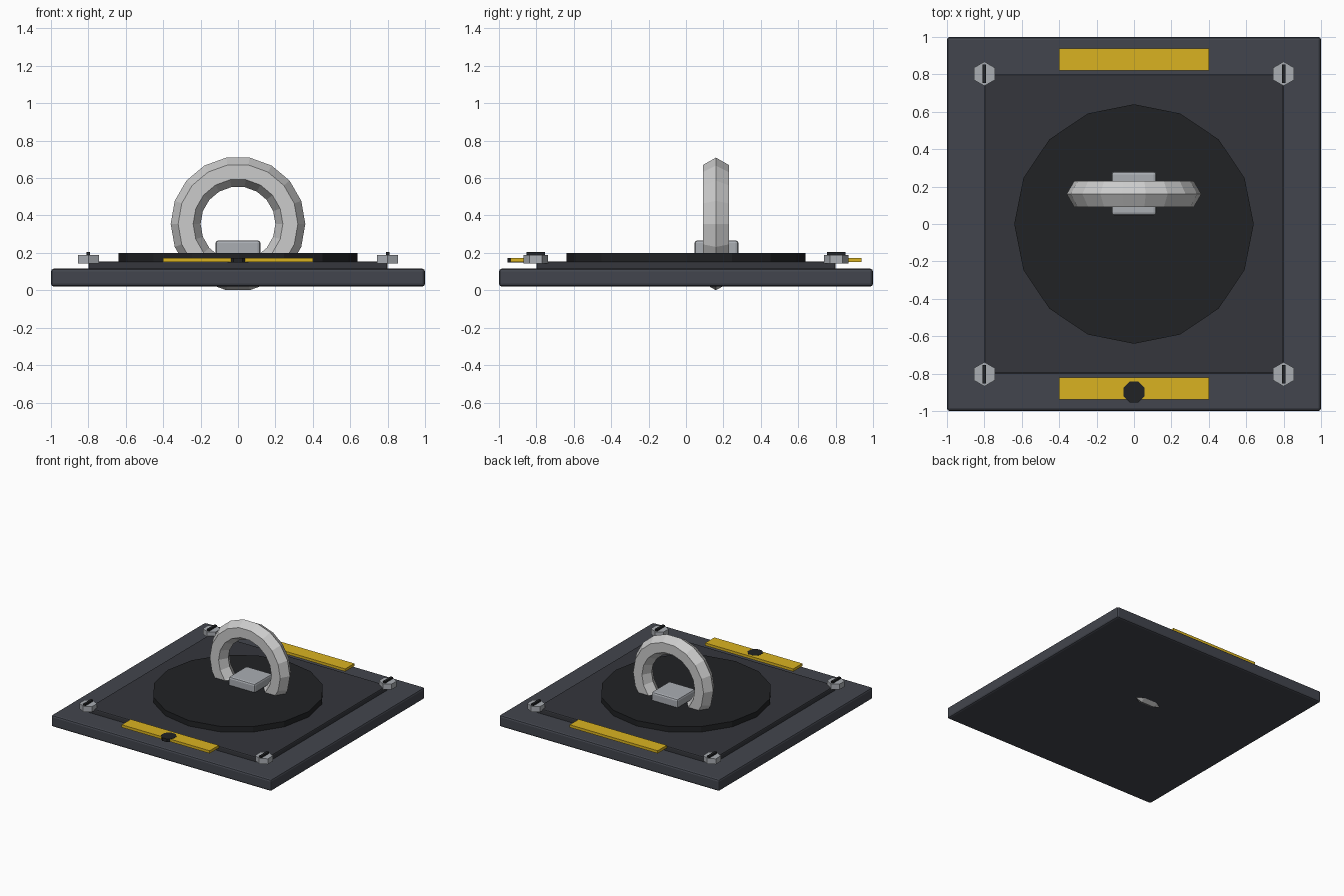
import bpy
from math import pi

if "Cube" in bpy.data.objects:
    bpy.data.objects.remove(bpy.data.objects["Cube"])


def material(name, rgb):
    m = bpy.data.materials.new(name)
    m.diffuse_color = (*rgb, 1)
    m.use_nodes = True
    m.node_tree.nodes["Principled BSDF"].inputs["Base Color"].default_value = m.diffuse_color
    return m


SLATE = material("slate", (0.055, 0.06, 0.075))
CHARCOAL = material("charcoal", (0.035, 0.037, 0.045))
BLACK = material("black", (0.015, 0.016, 0.018))
STEEL = material("steel", (0.40, 0.42, 0.45))
SILVER = material("silver", (0.62, 0.62, 0.65))
YELLOW = material("yellow", (0.70, 0.45, 0.015))


def finish(name, mat, bevel=0):
    ob = bpy.context.object
    ob.name = name
    ob.data.materials.append(mat)
    if bevel:
        mod = ob.modifiers.new("edge", "BEVEL")
        mod.width = bevel
        mod.segments = 2
    return ob


def box(name, loc, size, mat, bevel=0):
    bpy.ops.mesh.primitive_cube_add(size=1, location=loc)
    bpy.context.object.scale = size
    bpy.ops.object.transform_apply(location=False, rotation=False, scale=True)
    return finish(name, mat, bevel)


def prism(name, loc, sides, radius, depth, mat, turn=0):
    bpy.ops.mesh.primitive_cylinder_add(vertices=sides, radius=radius, depth=depth,
                                        location=loc, rotation=(0, 0, turn))
    return finish(name, mat)


# Stacked plates and the 16-sided disc
box("base_plate", (0, 0, 0.068), (2, 2, 0.095), SLATE, 0.015)
box("inner_plate", (0, 0, 0.13), (1.6, 1.6, 0.05), CHARCOAL, 0.01)
prism("centre_disc", (0, 0, 0.17), 16, 0.64, 0.06, BLACK)

# Lifting ring, standing upright through the plates, and its clamp block
bpy.ops.mesh.primitive_torus_add(major_segments=18, minor_segments=6,
                                 major_radius=0.28, minor_radius=0.08,
                                 location=(0, 0.16, 0.355), rotation=(pi / 2, 0, 0))
finish("lifting_ring", SILVER)
box("clamp_block", (0, 0.163, 0.207), (0.24, 0.235, 0.12), STEEL, 0.015)

# Slotted hex bolts at the corners
for sx in (-1, 1):
    for sy in (-1, 1):
        x, y = sx * 0.8, sy * 0.803
        prism("bolt_head", (x, y, 0.167), 6, 0.065, 0.045, STEEL)
        box("bolt_slot", (x, y, 0.193), (0.02, 0.1, 0.022), BLACK)

# Hazard strips on the front and back edges
for sy in (-1, 1):
    box("warning_strip", (0, sy * 0.88, 0.162), (0.8, 0.118, 0.022), YELLOW)

# Small dark pointer at the front edge
prism("front_marker", (0, -0.898, 0.161), 8, 0.06, 0.026, BLACK, pi / 8)
